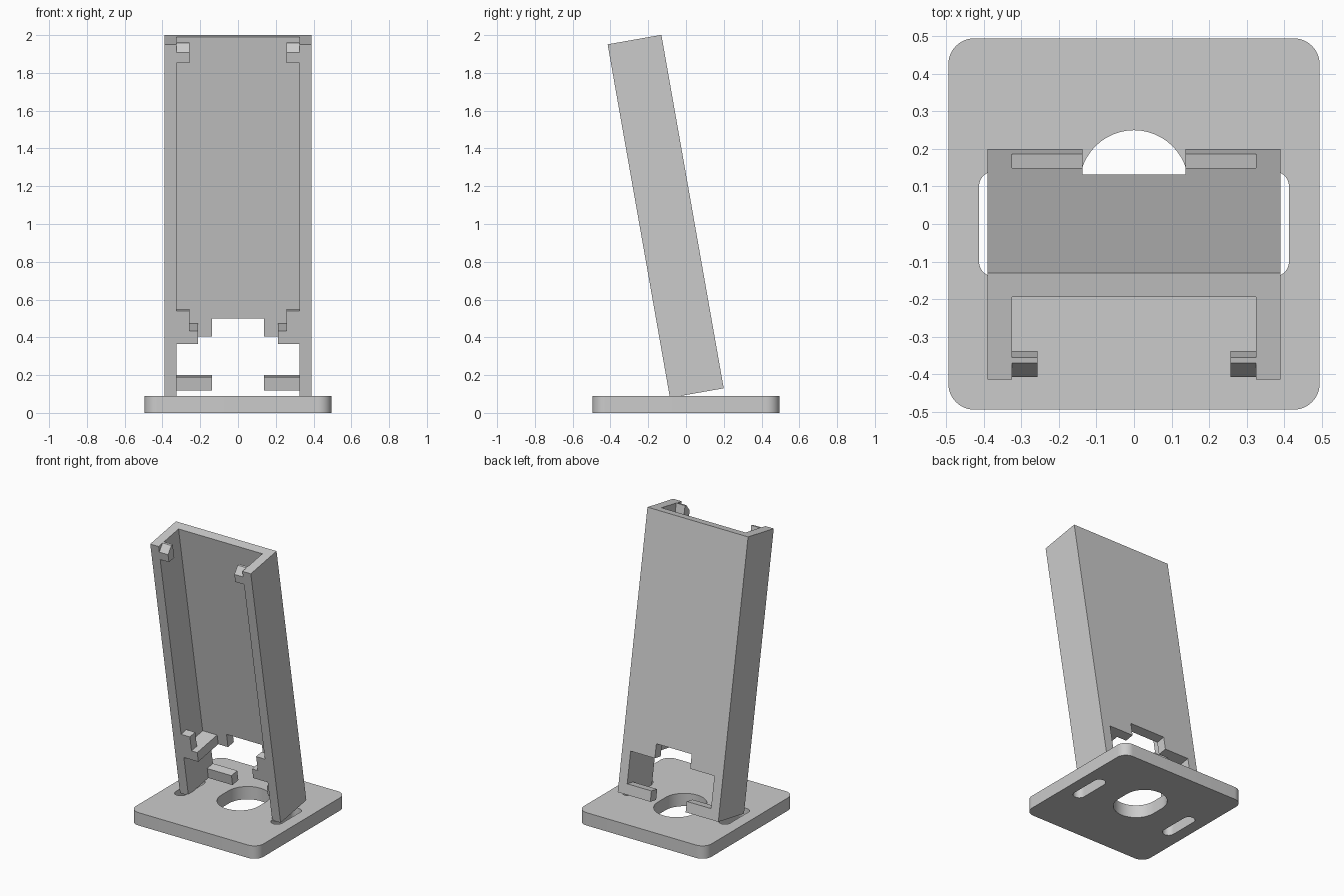
import bpy, bmesh, math

if "Cube" in bpy.data.objects:
    bpy.data.objects.remove(bpy.data.objects["Cube"])

TILT = math.radians(10)
FOOT = (0, -0.085, 0.08)      # lower front edge of the leaning cradle
DEPTH, LENGTH = 0.289, 1.9    # cradle depth and length
OUT, INN = 0.39, 0.325        # outer and inner half widths
BACK = 0.224                  # depth of the back panel's inner face

grey = bpy.data.materials.new("light grey")
grey.diffuse_color = (0.6, 0.6, 0.6, 1)
grey.use_nodes = True
grey.node_tree.nodes["Principled BSDF"].inputs["Base Color"].default_value = grey.diffuse_color


def prism(name, pts, axis, lo, hi, lean=True):
    """Extrude a 2D outline along an axis (0 x, 1 y, 2 z)."""
    bm = bmesh.new()
    place = {0: lambda a, b, c: (c, a, b),
             1: lambda a, b, c: (a, c, b),
             2: lambda a, b, c: (a, b, c)}[axis]
    face = bm.faces.new([bm.verts.new(place(a, b, lo)) for a, b in pts])
    ext = bmesh.ops.extrude_face_region(bm, geom=[face])
    move = [0, 0, 0]
    move[axis] = hi - lo
    bmesh.ops.translate(bm, vec=move, verts=[
        v for v in ext["geom"] if isinstance(v, bmesh.types.BMVert)])
    bmesh.ops.recalc_face_normals(bm, faces=bm.faces)
    me = bpy.data.meshes.new(name)
    bm.to_mesh(me)
    bm.free()
    me.materials.append(grey)
    ob = bpy.data.objects.new(name, me)
    bpy.context.collection.objects.link(ob)
    if lean:
        ob.location = FOOT
        ob.rotation_euler.x = TILT
    return ob


def rounded(cx, cy, hx, hy, r, n=12):
    """Rounded rectangle outline."""
    pts = []
    for q, (sx, sy) in enumerate([(1, 1), (-1, 1), (-1, -1), (1, -1)]):
        for i in range(n + 1):
            a = math.pi / 2 * (q + i / n)
            p = (cx + sx * (hx - r) + r * math.cos(a),
                 cy + sy * (hy - r) + r * math.sin(a))
            if not pts or math.dist(p, pts[-1]) > 1e-5:
                pts.append(p)
    if math.dist(pts[0], pts[-1]) < 1e-5:
        pts.pop()
    return pts


def cut(ob, cutter):
    bpy.context.view_layer.objects.active = ob
    mod = ob.modifiers.new("cut", 'BOOLEAN')
    mod.operation = 'DIFFERENCE'
    mod.solver = 'EXACT'
    mod.object = cutter
    bpy.ops.object.modifier_apply(modifier=mod.name)
    bpy.data.objects.remove(cutter)


# Base plate with a central cable hole and two side slots
base = prism("base_plate", rounded(0, 0, 0.495, 0.495, 0.07), 2, 0, 0.09, False)
holes = [rounded(0, 0.0625, 0.145, 0.1875, 0.145)]
holes += [rounded(s * 0.373, 0, 0.04, 0.14, 0.04) for s in (-1, 1)]
for outline in holes:
    cut(base, prism("hole_cutter", outline, 2, -0.1, 0.2, False))
bpy.ops.object.select_all(action='DESELECT')
base.select_set(True)
bpy.context.view_layer.objects.active = base
bpy.ops.object.shade_smooth_by_angle(angle=math.radians(30))

# Leaning cradle: U-shaped channel, open at the front, top and bottom
channel = [(-OUT, 0), (-INN, 0), (-INN, BACK), (INN, BACK),
           (INN, 0), (OUT, 0), (OUT, DEPTH), (-OUT, DEPTH)]
cradle = prism("cradle", channel, 2, 0, LENGTH)

# Connector opening through the lower back panel
half = [(0.137, -0.1), (0.137, 0.072), (INN, 0.072),
        (INN, 0.29), (0.137, 0.29), (0.137, 0.387)]
opening = half + [(-x, v) for x, v in reversed(half)]
cut(cradle, prism("opening_cutter", opening, 1, 0.15, 0.4))

# Shelves, retaining lips and chamfered top clips, on both sides
shelf = [(0, 0.29), (BACK, 0.29), (BACK, 0.36), (0, 0.36)]
lip = [(0, 0.36), (0.06, 0.36), (0.06, 0.467), (0, 0.467)]
clip = [(0, 1.8), (0.06, 1.8), (0.06, 1.9), (0.045, 1.9), (0, 1.857)]
for side, s in (("left", -1), ("right", 1)):
    prism("shelf_" + side, shelf, 0, s * 0.213, s * INN)
    prism("lip_" + side, lip, 0, s * 0.257, s * INN)
    prism("top_clip_" + side, clip, 0, s * 0.257, s * INN)
